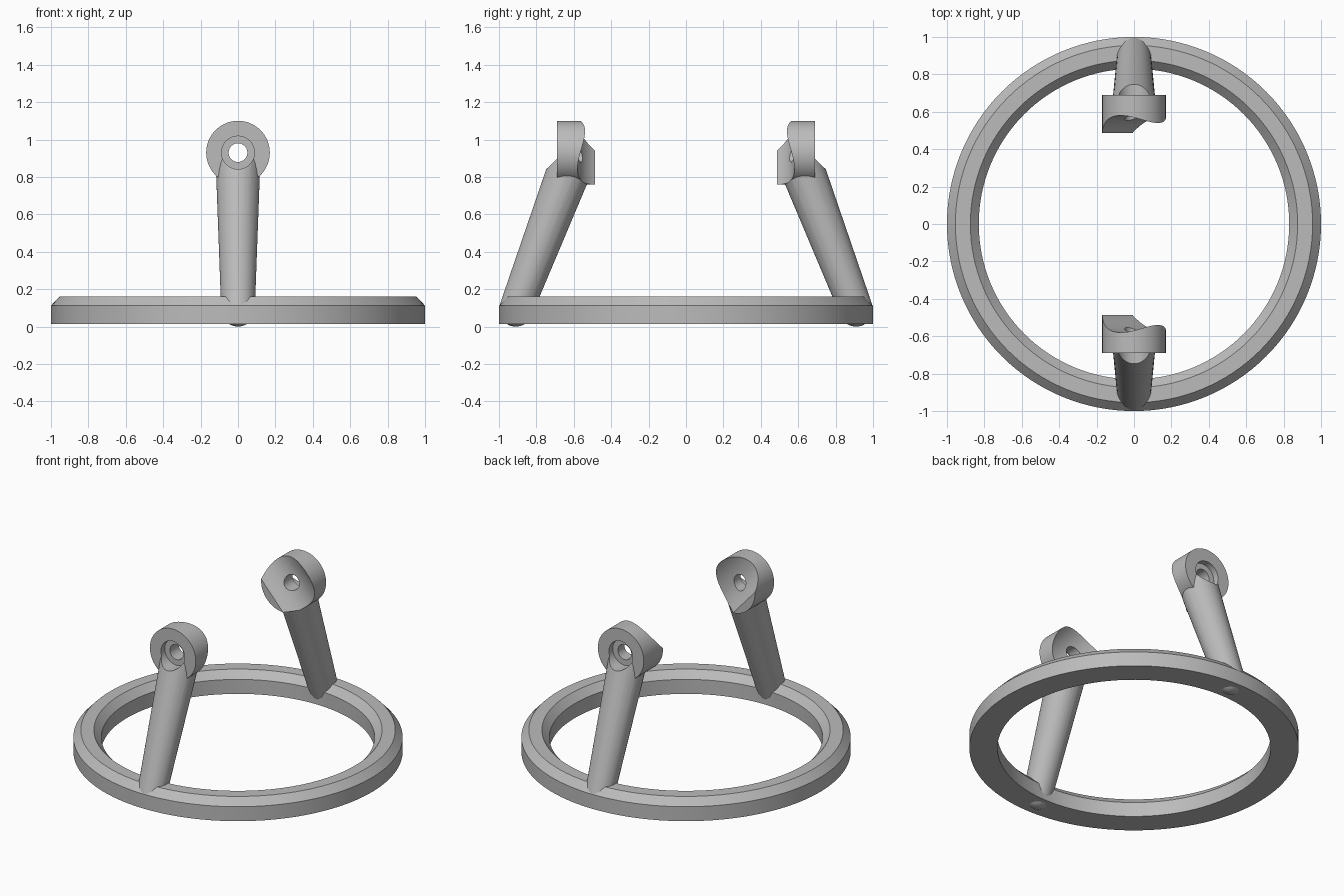
import bpy, bmesh, math
from mathutils import Matrix, Vector

cube = bpy.data.objects.get("Cube")
if cube:
    bpy.data.objects.remove(cube, do_unlink=True)

grey = bpy.data.materials.new("plain_grey")
grey.use_nodes = True
colour = (0.5, 0.5, 0.5, 1)
grey.diffuse_color = colour
grey.node_tree.nodes["Principled BSDF"].inputs["Base Color"].default_value = colour


def make(name, bm):
    """Turn a bmesh into a linked object."""
    bmesh.ops.recalc_face_normals(bm, faces=bm.faces)
    mesh = bpy.data.meshes.new(name)
    bm.to_mesh(mesh)
    bm.free()
    mesh.materials.append(grey)
    obj = bpy.data.objects.new(name, mesh)
    bpy.context.collection.objects.link(obj)
    return obj


def cylinder(name, start, end, radius, segments=64):
    """Closed cylinder between two points."""
    a, b = Vector(start), Vector(end)
    turn = (b - a).to_track_quat('Z', 'Y').to_matrix().to_4x4()
    bm = bmesh.new()
    bmesh.ops.create_cone(bm, cap_ends=True, segments=segments, radius1=radius,
                          radius2=radius, depth=(b - a).length,
                          matrix=Matrix.Translation((a + b) / 2) @ turn)
    return make(name, bm)


def select(obj):
    bpy.ops.object.select_all(action='DESELECT')
    obj.select_set(True)
    bpy.context.view_layer.objects.active = obj


def boolean(obj, other, operation):
    """Apply a boolean and discard the helper."""
    select(obj)
    mod = obj.modifiers.new(operation, 'BOOLEAN')
    mod.object, mod.operation, mod.solver = other, operation, 'EXACT'
    bpy.ops.object.modifier_apply(modifier=mod.name)
    bpy.data.objects.remove(other, do_unlink=True)


def smooth(obj):
    select(obj)
    bpy.ops.object.shade_smooth_by_angle(angle=math.radians(25))


# Base ring with chamfered upper edges
profile = [(0.83, 0.015), (1, 0.015), (1, 0.112), (0.955, 0.16), (0.875, 0.16), (0.83, 0.112)]
bm = bmesh.new()
verts = [bm.verts.new((r, 0, z)) for r, z in profile]
edges = [bm.edges.new((verts[i - 1], verts[i])) for i in range(len(verts))]
bmesh.ops.spin(bm, geom=verts + edges, axis=(0, 0, 1), cent=(0, 0, 0),
               angle=math.tau, steps=128, use_merge=True)
bmesh.ops.remove_doubles(bm, verts=bm.verts, dist=0.0001)
smooth(make("base_ring", bm))

# Tapered round-ended arm leaning inward
bm = bmesh.new()
for y, z, radius in ((-0.91, 0.09, 0.09), (-0.62, 0.85, 0.118)):
    bmesh.ops.create_uvsphere(bm, u_segments=48, v_segments=24, radius=radius,
                              matrix=Matrix.Translation((0, y, z)))
hull = bmesh.ops.convex_hull(bm, input=bm.verts)
inside = [v for v in hull["geom_interior"] if isinstance(v, bmesh.types.BMVert)]
bmesh.ops.delete(bm, geom=inside, context='VERTS')
arm = make("front_arm", bm)

# Round boss on the arm tip
HOLE_Z = 0.93
boss = cylinder("boss", (0, -0.69, HOLE_Z), (0, -0.487, HOLE_Z), 0.17, 80)
boolean(arm, boss, 'UNION')

# Diagonal saddle hollow on the inner face
tilt, offset, hollow = math.radians(42), 0.05, 0.2
across = Vector((math.cos(tilt), 0, math.sin(tilt)))
along = Vector((math.sin(tilt), 0, -math.cos(tilt)))
middle = Vector((0, -0.58 + hollow, HOLE_Z)) + across * offset
boolean(arm, cylinder("saddle_cutter", middle - along * 0.3, middle + along * 0.3, hollow, 128),
        'DIFFERENCE')

# Counterbore from outside, then the through hole
for name, end, radius in (("counterbore", -0.65, 0.088), ("through_hole", -0.3, 0.05)):
    boolean(arm, cylinder(name, (0, -0.95, HOLE_Z), (0, end, HOLE_Z), radius), 'DIFFERENCE')
smooth(arm)

# Mirrored rear arm
rear = arm.copy()
rear.name = "rear_arm"
rear.data = arm.data.copy()
rear.data.transform(Matrix.Scale(-1, 4, (0, 1, 0)))
rear.data.flip_normals()
bpy.context.collection.objects.link(rear)
